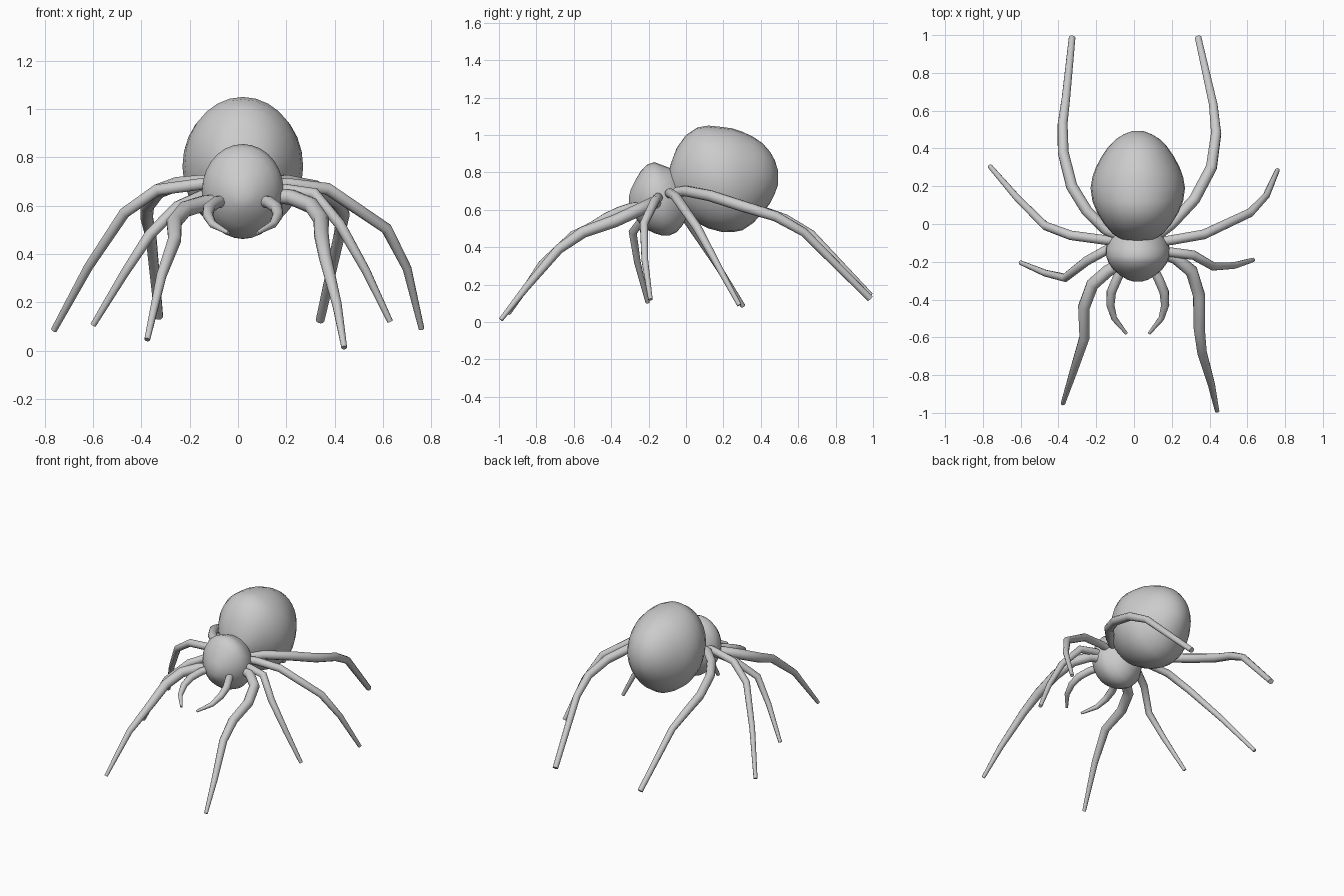
import bpy, bmesh, math

CX = 0.02  # the body sits slightly off the centre line


def smooth(ob):
    bpy.ops.object.select_all(action='DESELECT')
    ob.select_set(True)
    bpy.context.view_layer.objects.active = ob
    bpy.ops.object.shade_smooth_by_angle(angle=math.radians(50))


def loft(name, rings, n=28):
    """Elliptical rings along y: (y, top z, bottom z, half width)."""
    bm = bmesh.new()
    loops = []
    for y, top, bot, hw in rings:
        loops.append([bm.verts.new((CX + hw * math.cos(2 * math.pi * i / n), y,
                                    (top + bot) / 2 + (top - bot) / 2 * math.sin(2 * math.pi * i / n)))
                      for i in range(n)])
    for a, b in zip(loops, loops[1:]):
        for i in range(n):
            j = (i + 1) % n
            bm.faces.new((a[i], a[j], b[j], b[i]))
    bm.faces.new(loops[0])
    bm.faces.new(loops[-1])
    bmesh.ops.recalc_face_normals(bm, faces=bm.faces)
    me = bpy.data.meshes.new(name)
    bm.to_mesh(me)
    bm.free()
    ob = bpy.data.objects.new(name, me)
    bpy.context.collection.objects.link(ob)
    smooth(ob)


def limb(name, pts, r0, r1, swell=0.0):
    """Jointed tapering tube through the points."""
    cu = bpy.data.curves.new(name, 'CURVE')
    cu.dimensions = '3D'
    cu.bevel_depth = 1.0
    cu.bevel_resolution = 3
    cu.use_fill_caps = True
    sp = cu.splines.new('POLY')
    sp.points.add(len(pts) - 1)
    for i, p in enumerate(pts):
        t = i / (len(pts) - 1)
        sp.points[i].co = (*p, 1)
        sp.points[i].radius = r0 + (r1 - r0) * t * t + swell * math.sin(math.pi * t)
    ob = bpy.data.objects.new(name, cu)
    bpy.context.collection.objects.link(ob)
    bpy.ops.object.select_all(action='DESELECT')
    ob.select_set(True)
    bpy.context.view_layer.objects.active = ob
    bpy.ops.object.convert(target='MESH')
    smooth(bpy.context.view_layer.objects.active)


# Body
loft("abdomen", [
    (-0.095, 0.79, 0.70, 0.05), (-0.08, 0.85, 0.66, 0.09), (-0.05, 0.93, 0.62, 0.135),
    (0.0, 1.0, 0.57, 0.178), (0.06, 1.04, 0.53, 0.215), (0.12, 1.05, 0.50, 0.24),
    (0.19, 1.043, 0.482, 0.25), (0.25, 1.035, 0.48, 0.24), (0.30, 1.018, 0.49, 0.222),
    (0.36, 0.99, 0.53, 0.19), (0.41, 0.955, 0.585, 0.155), (0.45, 0.91, 0.635, 0.115),
    (0.475, 0.865, 0.685, 0.075), (0.492, 0.81, 0.735, 0.03)])

loft("head", [
    (-0.305, 0.67, 0.62, 0.02), (-0.295, 0.71, 0.59, 0.055), (-0.27, 0.76, 0.555, 0.095),
    (-0.24, 0.81, 0.518, 0.13), (-0.205, 0.843, 0.492, 0.155), (-0.17, 0.855, 0.475, 0.168),
    (-0.13, 0.84, 0.463, 0.17), (-0.09, 0.825, 0.462, 0.157), (-0.05, 0.81, 0.48, 0.127),
    (-0.02, 0.77, 0.515, 0.10), (0.01, 0.71, 0.57, 0.06)])

# Legs
limb("front_leg_left", [
    (-0.06, -0.20, 0.62), (-0.14, -0.25, 0.61), (-0.22, -0.32, 0.585), (-0.265, -0.44, 0.53),
    (-0.262, -0.60, 0.46), (-0.317, -0.77, 0.31), (-0.376, -0.95, 0.045)], 0.03, 0.012, 0.007)
limb("front_leg_right", [
    (0.12, -0.14, 0.64), (0.22, -0.18, 0.635), (0.305, -0.25, 0.60), (0.345, -0.38, 0.54),
    (0.345, -0.55, 0.48), (0.36, -0.68, 0.39), (0.41, -0.85, 0.19), (0.44, -0.99, 0.012)],
    0.03, 0.012, 0.007)
limb("second_leg_left", [
    (-0.06, -0.11, 0.65), (-0.15, -0.14, 0.64), (-0.25, -0.195, 0.595), (-0.365, -0.285, 0.48),
    (-0.47, -0.26, 0.32), (-0.6, -0.205, 0.105)], 0.024, 0.012, 0.003)
limb("second_leg_right", [
    (0.10, -0.14, 0.66), (0.20, -0.15, 0.665), (0.315, -0.165, 0.65), (0.42, -0.225, 0.525),
    (0.53, -0.22, 0.33), (0.63, -0.19, 0.12)], 0.024, 0.012, 0.003)
limb("third_leg_left", [
    (-0.06, -0.09, 0.68), (-0.15, -0.085, 0.69), (-0.335, -0.06, 0.665), (-0.47, -0.01, 0.57),
    (-0.62, 0.14, 0.345), (-0.762, 0.305, 0.085)], 0.024, 0.013, 0.003)
limb("third_leg_right", [
    (0.10, -0.10, 0.68), (0.20, -0.085, 0.69), (0.37, -0.055, 0.67), (0.615, 0.06, 0.505),
    (0.70, 0.15, 0.34), (0.76, 0.285, 0.09)], 0.024, 0.012, 0.004)
limb("rear_leg_left", [
    (-0.04, -0.08, 0.69), (-0.15, -0.03, 0.70), (-0.25, 0.07, 0.69), (-0.33, 0.20, 0.66),
    (-0.375, 0.38, 0.60), (-0.378, 0.53, 0.55), (-0.36, 0.67, 0.47), (-0.328, 0.985, 0.14)],
    0.026, 0.018, 0.006)
limb("rear_leg_right", [
    (0.10, -0.08, 0.69), (0.20, 0.0, 0.70), (0.32, 0.13, 0.675), (0.41, 0.30, 0.62),
    (0.435, 0.48, 0.565), (0.42, 0.63, 0.48), (0.34, 0.985, 0.125)], 0.026, 0.018, 0.006)

# Mirrored feelers
for side, s in (("left", -1), ("right", 1)):
    path = [(0.08, -0.23, 0.62), (0.11, -0.29, 0.613), (0.14, -0.36, 0.59), (0.145, -0.43, 0.56),
            (0.125, -0.50, 0.523), (0.06, -0.58, 0.487)]
    limb("feeler_" + side, [(CX + s * x, y, z) for x, y, z in path], 0.024, 0.008, 0.004)
